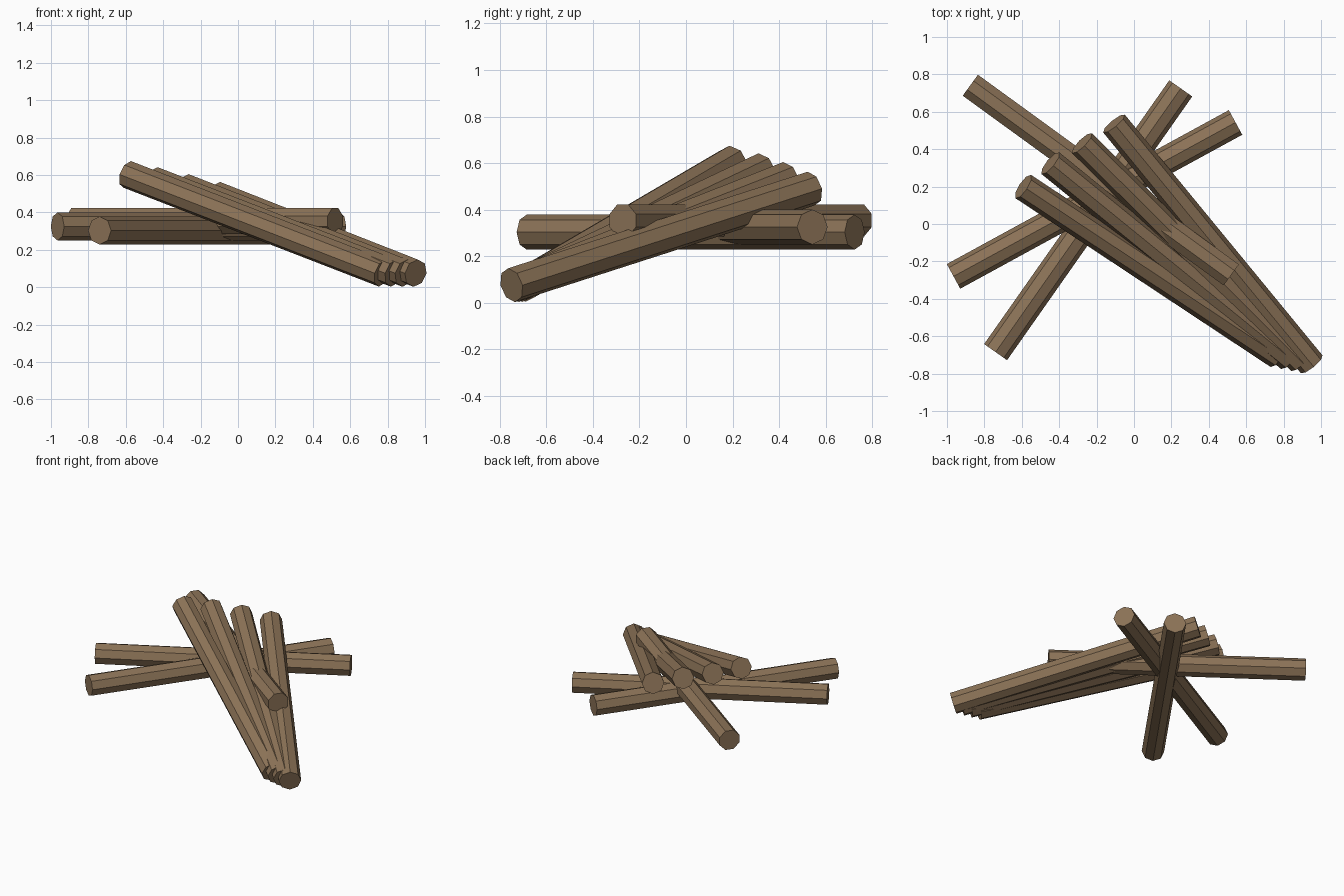
import bpy
import math
from mathutils import Vector, Quaternion

if "Cube" in bpy.data.objects:
    bpy.data.objects.remove(bpy.data.objects["Cube"])

bark = bpy.data.materials.new("bark_brown")
bark.diffuse_color = (0.26, 0.17, 0.095, 1)
bark.use_nodes = True
bark.node_tree.nodes["Principled BSDF"].inputs["Base Color"].default_value = bark.diffuse_color


def log(name, start, end, roll=0.0, radius=0.075):
    """Eight-sided flat-shaded log between two end centres."""
    a, b = Vector(start), Vector(end)
    axis = b - a
    bpy.ops.mesh.primitive_cylinder_add(vertices=8, radius=radius, depth=axis.length)
    ob = bpy.context.object
    ob.name = name
    ob.location = (a + b) / 2
    ob.rotation_mode = 'QUATERNION'
    spin = Quaternion((0, 0, 1), math.radians(roll))
    ob.rotation_quaternion = axis.to_track_quat('Z', 'Y') @ spin
    ob.data.materials.append(bark)
    return ob


# Three level logs crossing each other
log("crossing_log_low", (-0.74, -0.685, 0.303), (0.25, 0.725, 0.303))
log("crossing_log_middle", (-0.965, -0.28, 0.325), (0.543, 0.543, 0.325))
log("crossing_log_top", (-0.875, 0.742, 0.353), (0.52, -0.272, 0.353), 22.5)

# Four logs fanned out and leaning on the crossing logs
leaning = [
    ((0.772, -0.702), (-0.592, 0.200, 0.603)),
    ((0.834, -0.717), (-0.447, 0.325, 0.570)),
    ((0.893, -0.733), (-0.278, 0.432, 0.532)),
    ((0.950, -0.750), (-0.107, 0.537, 0.490)),
]
for i, (foot, tip) in enumerate(leaning, 1):
    log(f"leaning_log_{i}", (*foot, 0.075), tip)
